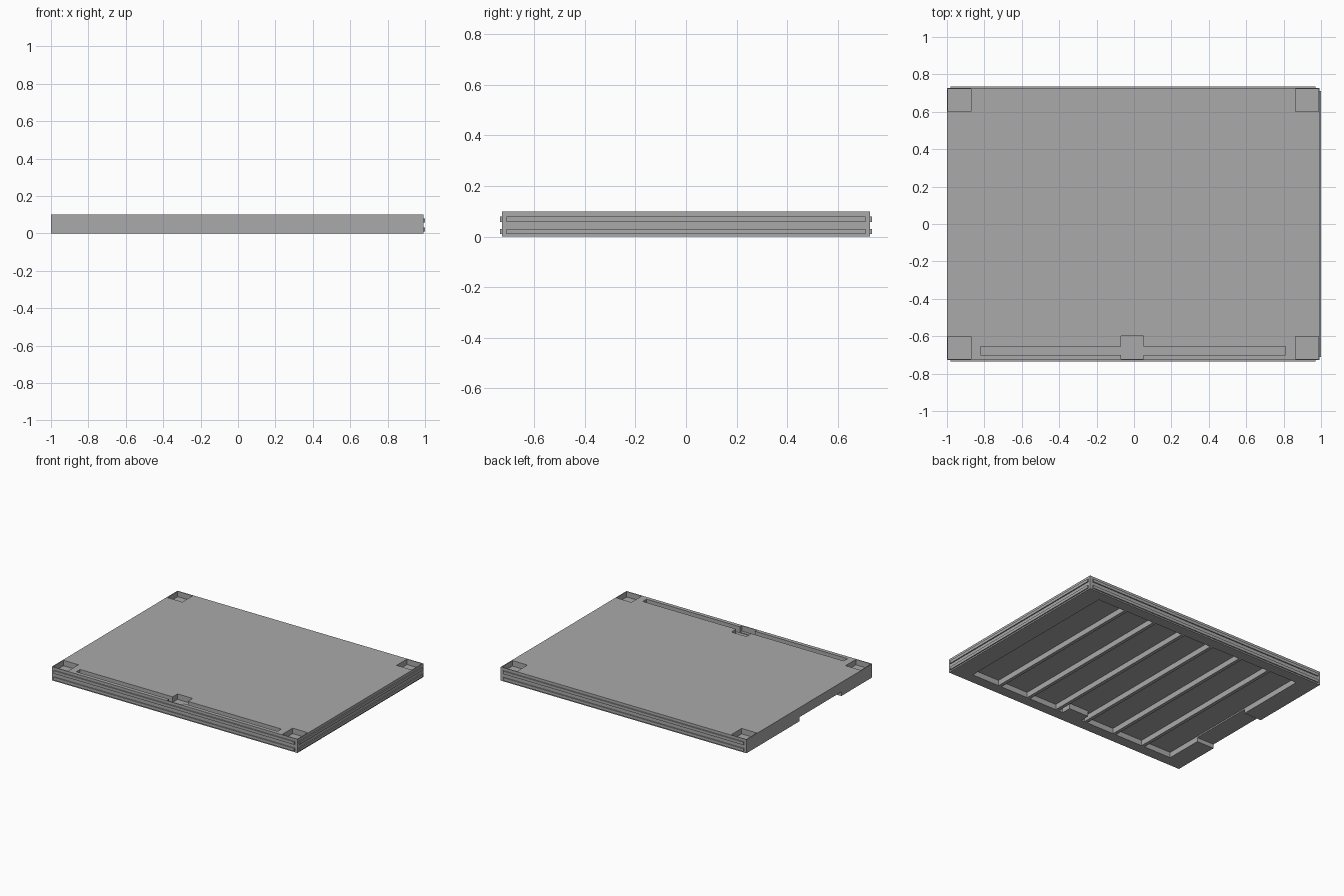
import bpy

# Remove the default cube
cube = bpy.data.objects.get("Cube")
if cube:
    bpy.data.objects.remove(cube, do_unlink=True)

grey = bpy.data.materials.new("plain_grey")
grey.use_nodes = True
COLOUR = (0.4, 0.4, 0.4, 1)
grey.diffuse_color = COLOUR
grey.node_tree.nodes["Principled BSDF"].inputs["Base Color"].default_value = COLOUR


def box(name, x, y, z):
    """Box from (min, max) pairs on each axis."""
    bpy.ops.mesh.primitive_cube_add(size=1)
    ob = bpy.context.object
    ob.name = name
    spans = (x, y, z)
    for v in ob.data.vertices:
        v.co = [(s[0] + s[1]) / 2 + c * (s[1] - s[0]) for c, s in zip(v.co, spans)]
    ob.data.materials.append(grey)
    return ob


def cut(target, x, y, z):
    """Subtract a box from the target and discard the cutter."""
    cutter = box("cutter", x, y, z)
    cutter.hide_render = True
    mod = target.modifiers.new("cut", "BOOLEAN")
    mod.operation = "DIFFERENCE"
    mod.solver = "EXACT"
    mod.object = cutter
    bpy.context.view_layer.objects.active = target
    bpy.ops.object.modifier_apply(modifier=mod.name)
    bpy.data.objects.remove(cutter, do_unlink=True)


LEFT, RIGHT, DEPTH, TOP = -1.0, 0.992, 0.728, 0.1
MID = (LEFT + RIGHT) / 2
panel = box("panel_body", (LEFT, RIGHT), (-DEPTH, DEPTH), (0, TOP))

# Corner pockets in the top
POCKET = 0.06
for sx in (-1, 1):
    for sy in (-1, 1):
        xs = sorted((MID + sx * 0.868, MID + sx * 0.99))
        ys = sorted((sy * 0.602, sy * 0.722))
        cut(panel, xs, ys, (POCKET, 0.2))

# Front centre pocket and the long slot through it
cut(panel, (-0.07, 0.052), (-0.722, -0.6), (POCKET, 0.2))
cut(panel, (-0.82, 0.81), (-0.7, -0.656), (0.055, 0.2))

# Underside bays, leaving cross ribs between them
BAYS, HALF, RIB = 7, 0.855, 0.025
pitch = (2 * HALF + RIB) / BAYS
for i in range(BAYS):
    x0 = MID - HALF + i * pitch
    cut(panel, (x0, x0 + pitch - RIB), (-0.65, 0.65), (-0.1, 0.04))

# Hand notch under the side edge, opening into the end bay
cut(panel, (-1.2, -0.84), (-0.37, 0.117), (-0.1, 0.03))

# Solid block below the centre pocket
box("pocket_block", (-0.09, 0.072), (-0.7, -0.58), (0, 0.045))

# Paired thin rails on the front, back and one side
for level, z in (("lower", (0.01, 0.031)), ("upper", (0.058, 0.079))):
    box(f"front_rail_{level}", (-0.98, 0.97), (-DEPTH - 0.008, -DEPTH + 0.003), z)
    box(f"back_rail_{level}", (-0.98, 0.97), (DEPTH - 0.003, DEPTH + 0.008), z)
    box(f"side_rail_{level}", (RIGHT - 0.003, 1.0), (-0.71, 0.71), z)
